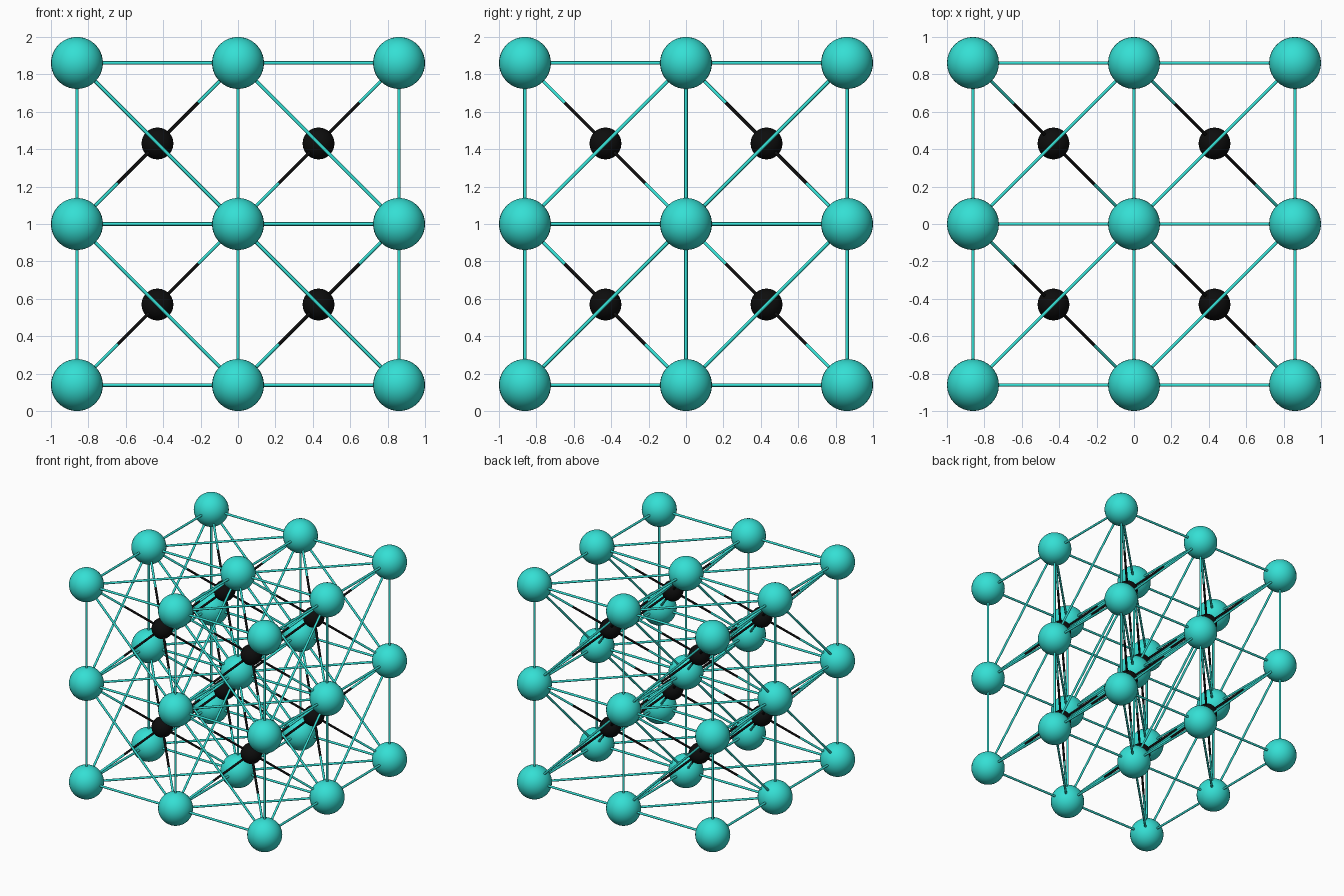
import bpy, bmesh
from mathutils import Vector, Matrix
from itertools import product

if "Cube" in bpy.data.objects:
    bpy.data.objects.remove(bpy.data.objects["Cube"])

S = 0.861        # lattice spacing
R_BIG = 0.139    # large atom radius
R_SMALL = 0.085  # small atom radius
R_BOND = 0.0095  # bond radius
CENTRE = Vector((0, 0, 1))


def material(name, color):
    m = bpy.data.materials.new(name)
    m.diffuse_color = color
    m.use_nodes = True
    m.node_tree.nodes["Principled BSDF"].inputs["Base Color"].default_value = m.diffuse_color
    return m


teal = material("teal", (0.035, 0.74, 0.66, 1))
black = material("black", (0.004, 0.004, 0.004, 1))


def place(cell):
    return CENTRE + Vector(cell) * S


def finish(name, bm, mat):
    me = bpy.data.meshes.new(name)
    for f in bm.faces:
        f.smooth = len(f.verts) <= 4
    bm.to_mesh(me)
    bm.free()
    me.materials.append(mat)
    return me


def add_object(name, me, loc=(0, 0, 0)):
    ob = bpy.data.objects.new(name, me)
    ob.location = loc
    bpy.context.collection.objects.link(ob)


def sphere_mesh(name, radius, mat):
    bm = bmesh.new()
    bmesh.ops.create_uvsphere(bm, u_segments=32, v_segments=20, radius=radius)
    return finish(name, bm, mat)


def rod(bm, a, b):
    d = b - a
    mat = Matrix.Translation((a + b) / 2) @ d.to_track_quat('Z', 'Y').to_matrix().to_4x4()
    bmesh.ops.create_cone(bm, cap_ends=True, segments=10, radius1=R_BOND,
                          radius2=R_BOND, depth=d.length, matrix=mat)


# Atoms: 3x3x3 large ones, with a small one in each of the eight cells
large_cells = list(product((-1, 0, 1), repeat=3))
small_cells = list(product((-0.5, 0.5), repeat=3))
large_mesh = sphere_mesh("large_atom", R_BIG, teal)
small_mesh = sphere_mesh("small_atom", R_SMALL, black)
for c in large_cells:
    add_object("large_atom", large_mesh, place(c))
for c in small_cells:
    add_object("small_atom", small_mesh, place(c))

# Bonds between large atoms: cell edges and one diagonal per cell face
edge_bm = bmesh.new()
for step in [(1, 0, 0), (0, 1, 0), (0, 0, 1), (1, 0, -1), (0, 1, 1), (1, 1, 0)]:
    for c in large_cells:
        end = tuple(p + q for p, q in zip(c, step))
        if end in large_cells:
            rod(edge_bm, place(c), place(end))
add_object("large_atom_bonds", finish("large_atom_bonds", edge_bm, teal))

# Bonds from each small atom to six corners, half black and half teal
inner_bm, outer_bm = bmesh.new(), bmesh.new()
for c in small_cells:
    for d in small_cells:
        if d in ((0.5, -0.5, 0.5), (-0.5, 0.5, -0.5)):
            continue
        a = place(c)
        b = a + Vector(d) * S
        mid = (a + b) / 2
        rod(inner_bm, a, mid)
        rod(outer_bm, mid, b)
add_object("inner_half_bonds", finish("inner_half_bonds", inner_bm, black))
add_object("outer_half_bonds", finish("outer_half_bonds", outer_bm, teal))
